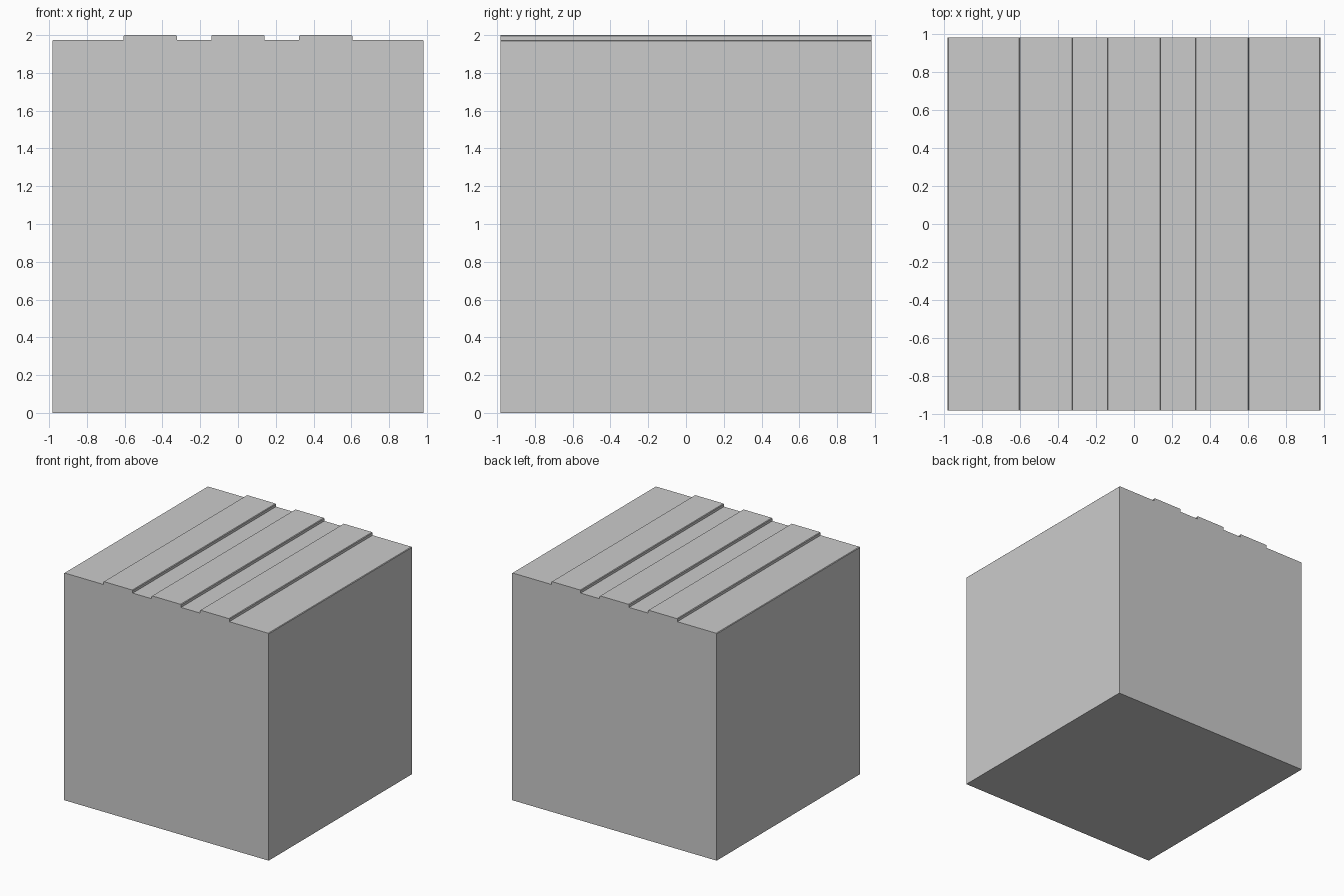
import bpy
import bmesh

if "Cube" in bpy.data.objects:
    bpy.data.objects.remove(bpy.data.objects["Cube"])

W, D, H = 0.983, 0.983, 1.974   # half width, half depth, body height
TOP, HALF, C = 2.0, 0.141, 0.005  # rib top, rib half width, tiny chamfer

# Front outline: block with three raised ribs, edges slightly chamfered
profile = [(-W, 0), (-W, H - C), (-W + C, H)]
for cx in (-0.464, 0, 0.464):
    a, b = cx - HALF, cx + HALF
    profile += [(a, H), (a, TOP - C), (a + C, TOP),
                (b - C, TOP), (b, TOP - C), (b, H)]
profile += [(W - C, H), (W, H - C), (W, 0)]

# Extrude the outline from front to back
bm = bmesh.new()
face = bm.faces.new([bm.verts.new((x, -D, z)) for x, z in profile])
ext = bmesh.ops.extrude_face_region(bm, geom=[face])
verts = [g for g in ext["geom"] if isinstance(g, bmesh.types.BMVert)]
bmesh.ops.translate(bm, verts=verts, vec=(0, 2 * D, 0))
bmesh.ops.recalc_face_normals(bm, faces=bm.faces[:])

mesh = bpy.data.meshes.new("ribbed_block")
bm.to_mesh(mesh)
bm.free()
block = bpy.data.objects.new("ribbed_block", mesh)
bpy.context.collection.objects.link(block)
